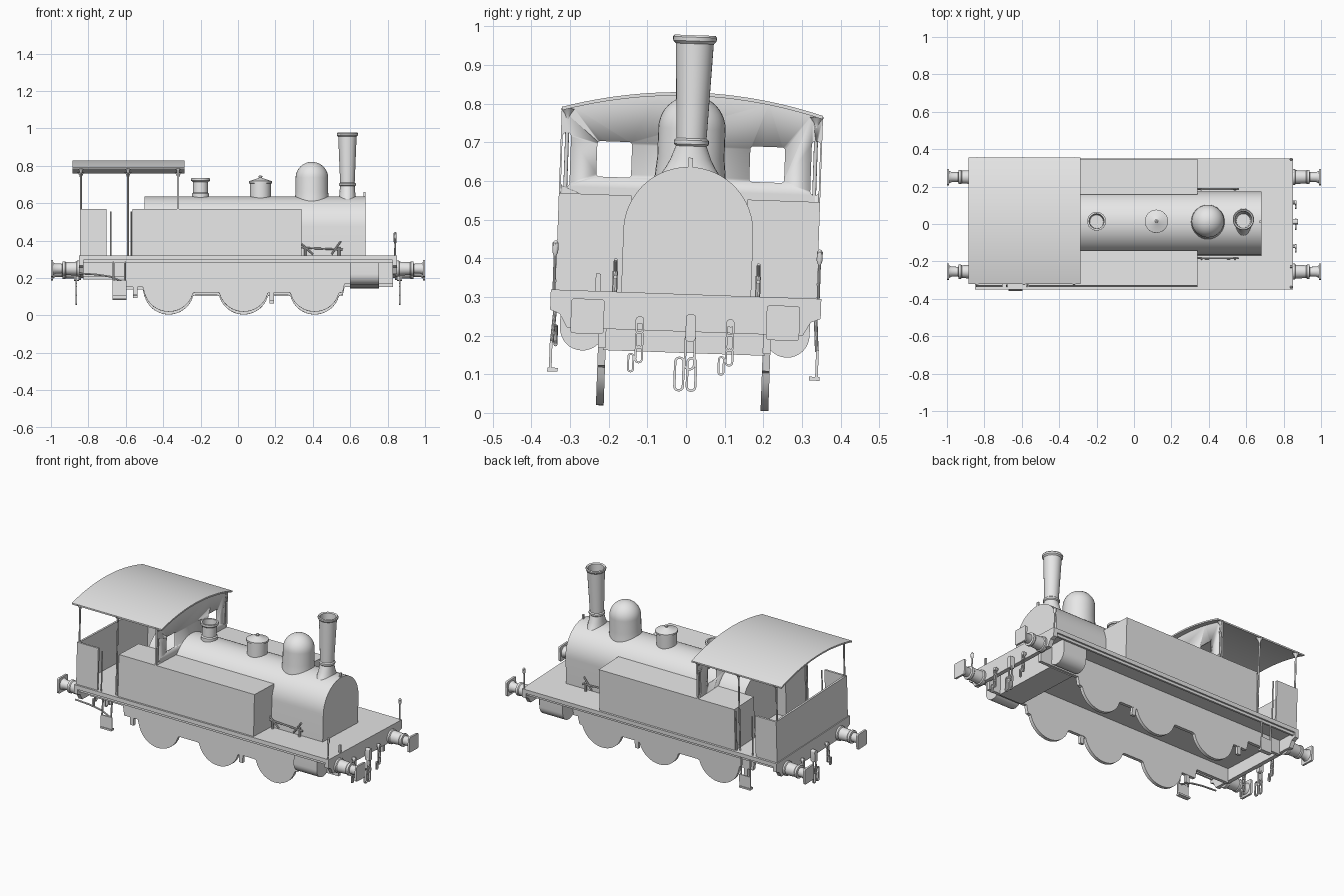
import bpy, bmesh, math
from mathutils import Matrix, Vector

if "Cube" in bpy.data.objects:
    bpy.data.objects.remove(bpy.data.objects["Cube"])

grey = bpy.data.materials.new("light_grey")
grey.use_nodes = True
grey.diffuse_color = (0.8, 0.8, 0.8, 1)
grey.node_tree.nodes["Principled BSDF"].inputs["Base Color"].default_value = (0.8, 0.8, 0.8, 1)

# The whole engine leans slightly to its left
PIVOT = Vector((0, 0, 0.3))
TILT = Matrix.Translation(PIVOT) @ Matrix.Rotation(-0.035, 4, 'X') @ Matrix.Translation(-PIVOT)
parts = []


def finish(name, bm, angle=35):
    bmesh.ops.recalc_face_normals(bm, faces=bm.faces)
    me = bpy.data.meshes.new(name)
    bm.to_mesh(me)
    bm.free()
    me.materials.append(grey)
    me.shade_smooth()
    me.set_sharp_from_angle(angle=math.radians(angle))
    ob = bpy.data.objects.new(name, me)
    bpy.context.scene.collection.objects.link(ob)
    parts.append(ob)
    return ob


def skin(name, loops, closed=False):
    """Join equal loops of points into a tube, capped unless closed on itself."""
    bm = bmesh.new()
    rings = [[bm.verts.new(p) for p in loop] for loop in loops]
    pairs = list(zip(rings, rings[1:]))
    if closed:
        pairs.append((rings[-1], rings[0]))
    else:
        bm.faces.new(rings[0])
        bm.faces.new(rings[-1])
    n = len(rings[0])
    for a, b in pairs:
        for i in range(n):
            j = (i + 1) % n
            bm.faces.new((a[i], a[j], b[j], b[i]))
    return finish(name, bm)


def along_x(points, x):
    return [(x, y, z) for y, z in points]


def prism_x(name, points, x0, x1):
    return skin(name, [along_x(points, x0), along_x(points, x1)])


def prism_y(name, points, y0, y1):
    return skin(name, [[(x, y, z) for x, z in points] for y in (y0, y1)])


def box(name, x0, x1, y0, y1, z0, z1):
    return prism_x(name, [(y0, z0), (y1, z0), (y1, z1), (y0, z1)], x0, x1)


def lathe(name, profile, place, n=32):
    """Turn (radius, height) pairs about an axis moved by the matrix place."""
    turn = [2 * math.pi * i / n for i in range(n)]
    return skin(name, [[place @ Vector((r * math.cos(t), r * math.sin(t), h)) for t in turn]
                       for r, h in profile])


def rod(name, a, b, r=0.005, n=10):
    a, b = Vector(a), Vector(b)
    place = Matrix.Translation(a) @ (b - a).to_track_quat('Z', 'Y').to_matrix().to_4x4()
    return lathe(name, [(r, 0), (r, (b - a).length)], place, n)


def rounded(cy, cz, hw, hh, r, n=4):
    """Rounded rectangle, counter-clockwise."""
    pts = []
    for k, (sy, sz) in enumerate(((1, 1), (-1, 1), (-1, -1), (1, -1))):
        for i in range(n + 1):
            t = math.pi / 2 * (k + i / n)
            pts.append((cy + sy * (hw - r) + r * math.cos(t), cz + sz * (hh - r) + r * math.sin(t)))
    return pts


def link(name, x, y, z0, z1, w=0.013, t=0.005):
    """Flat chain link facing along x."""
    cz, hh = (z0 + z1) / 2, (z1 - z0) / 2
    outer = rounded(y, cz, w, hh, w * 0.95)
    inner = rounded(y, cz, w - t, hh - t, (w - t) * 0.95)
    return skin(name, [along_x(outer, x - 0.004), along_x(outer, x + 0.004),
                       along_x(inner, x + 0.004), along_x(inner, x - 0.004)], closed=True)


def at(x, y=0.0, z=0.0):
    return Matrix.Translation((x, y, z))


def arc_z(y):
    return 0.829 - 0.049 * (y / 0.338) ** 2


# Footplate and end beams
DECK = 0.307
box("footplate", -0.85, 0.85, -0.35, 0.35, 0.283, DECK)
beam = [(-0.35, DECK), (-0.35, 0.255), (-0.325, 0.245), (-0.305, 0.21),
        (0.305, 0.21), (0.325, 0.245), (0.35, 0.255), (0.35, DECK)]
prism_x("front_beam", beam, 0.825, 0.85)
prism_x("rear_beam", beam, -0.85, -0.825)

# Side frames with wheel outlines
def frame_bottom(x):
    z = 0.2 if x < -0.6 else 0.145 if x < -0.5 else 0.115 if x < 0.56 else 0.16
    for c in (-0.37, 0.03, 0.41):
        if abs(x - c) < 0.135:
            z = min(z, 0.147 - math.sqrt(0.135 ** 2 - (x - c) ** 2))
    return z


xs = [-0.83 + 1.66 * i / 166 for i in range(167)]
frame = [(x, frame_bottom(x)) for x in xs] + [(0.83, 0.285), (-0.83, 0.285)]

# Outside cylinder: round below, square above
cyl = [(0.265 + 0.058 * math.cos(t), 0.21 + 0.058 * math.sin(t))
       for t in [math.pi * (1 + i / 16) for i in range(17)]] + [(0.323, 0.285), (0.207, 0.285)]

for s, side in ((-1, "right"), (1, "left")):
    prism_y(side + "_frame", frame, s * 0.203, s * 0.223)
    prism_x(side + "_cylinder", [(s * y, z) for y, z in cyl], 0.6, 0.755)
    box(side + "_valance", -0.83, 0.83, s * 0.328, s * 0.34, 0.268, 0.285)
    # Water tank and bunker side
    box(side + "_tank", -0.565, 0.34, s * 0.15, s * 0.338, DECK, 0.557)
    box(side + "_bunker_side", -0.845, -0.703, s * 0.326, s * 0.338, DECK, 0.557)
    # Cab posts with flared heads, and door handrails
    for x, z0 in ((-0.84, 0.55), (-0.588, DECK), (-0.32, 0.55)):
        lathe(side + "_cab_post", [(0.005, z0), (0.005, 0.748), (0.009, 0.762), (0.019, 0.776)],
              at(x, s * 0.322), 12)
    for x in (-0.68, -0.572):
        rod(side + "_handrail", (x, s * 0.333, DECK), (x, s * 0.333, 0.545), 0.004)
    # Cab step
    box(side + "_step_plate", -0.67, -0.595, s * 0.341, s * 0.348, 0.095, 0.175)
    box(side + "_step_tread", -0.67, -0.595, s * 0.325, s * 0.352, 0.095, 0.105)
    for x in (-0.665, -0.605):
        rod(side + "_step_hanger", (x, s * 0.343, 0.17), (x, s * 0.335, 0.285))
    # Brake blocks
    for x, z in ((-0.55, 0.1), (0.18, 0.07)):
        box(side + "_brake_block", x - 0.012, x + 0.012, s * 0.205, s * 0.222, z, z + 0.07)
    # Valve linkage beside the smokebox
    for x in (0.36, 0.54):
        rod(side + "_linkage_post", (x, s * 0.185, DECK), (x, s * 0.185, 0.36), 0.007)
    rod(side + "_linkage_bar", (0.34, s * 0.185, 0.355), (0.56, s * 0.185, 0.345))
    for x0, z0, x1, z1 in ((0.34, 0.375, 0.4, 0.32), (0.5, 0.32, 0.55, 0.39)):
        rod(side + "_linkage_lever", (x0, s * 0.185, z0), (x1, s * 0.185, z1))
    # Marker rods at the front corners
    rod(side + "_marker_rod", (0.84, s * 0.342, DECK), (0.84, s * 0.342, 0.425), 0.004)
    lathe(side + "_marker_knob", [(0.004, 0.395), (0.008, 0.405), (0.008, 0.428), (0.003, 0.434)],
          at(0.84, s * 0.342), 10)

    # Buffers at both ends
    for e, end in ((1, "front"), (-1, "rear")):
        place = at(e * 0.85, s * 0.253, 0.241) @ Matrix.Rotation(e * math.pi / 2, 4, 'Y')
        lathe(f"{end}_{side}_buffer", [(0.043, -0.01), (0.043, 0.01), (0.037, 0.014), (0.034, 0.07),
                                       (0.038, 0.075), (0.038, 0.088), (0.026, 0.09),
                                       (0.027, 0.125), (0.036, 0.142)], place, 24)
        prism_x(f"{end}_{side}_buffer_head", rounded(s * 0.253, 0.241, 0.043, 0.045, 0.008),
                e * 0.988, e * 1.0)
        # Side safety chain
        y = s * 0.117
        rod(f"{end}_{side}_chain_eye", (e * 0.85, y, 0.235), (e * 0.87, y, 0.235), 0.01)
        for z in (0.2, 0.162, 0.124):
            link(f"{end}_{side}_chain_link", e * 0.864, y, z, z + 0.046, 0.011)
        link(f"{end}_{side}_chain_end", e * 0.864, y - 0.02, 0.1, 0.15, 0.009)

box("cylinder_cross_block", 0.6, 0.755, -0.21, 0.21, 0.155, 0.285)
for e, end in ((1, "front"), (-1, "rear")):
    prism_x(end + "_draw_hook", rounded(0.015, 0.22, 0.013, 0.035, 0.008), e * 0.85, e * 0.878)
    link(end + "_coupling_link", e * 0.866, 0.015, 0.11, 0.205, 0.015, 0.006)
    for y in (0.001, 0.033):
        link(end + "_coupling_shackle", e * 0.866, y - 0.012, 0.055, 0.145, 0.014, 0.006)
box("lamp_iron", 0.835, 0.845, -0.235, -0.222, DECK, 0.352)
pipe = [(-0.85, 0.212), (-0.76, 0.207), (-0.68, 0.195), (-0.61, 0.165)]
for (xa, za), (xb, zb) in zip(pipe, pipe[1:]):
    rod("brake_pipe", (xa, -0.333, za), (xb, -0.333, zb))

# Boiler and smokebox: arched top, straight sides
arch = [(0.168 * math.cos(t), 0.468 + 0.168 * math.sin(t))
        for t in [math.pi * i / 32 for i in range(33)]]
prism_x("boiler", [(0.168, DECK)] + arch + [(-0.168, DECK)], -0.5, 0.683)
box("smokebox_lamp_iron", 0.672, 0.682, -0.006, 0.006, 0.62, 0.66)

# Chimney with saddle-shaped foot
chimney = lathe("chimney", [(0.05, 0.61), (0.045, 0.635), (0.042, 0.655), (0.04, 0.69), (0.045, 0.695),
                            (0.045, 0.705), (0.039, 0.71), (0.049, 0.955), (0.056, 0.962), (0.057, 0.972),
                            (0.053, 0.977), (0.045, 0.972), (0.037, 0.8)], at(0.585))
for v in chimney.data.vertices:
    if v.co.z < 0.69:
        v.co.y *= 1 + 0.6 * ((0.69 - v.co.z) / 0.08)

# Steam dome, sand box and safety valve
dome = [(0.096, 0.57), (0.09, 0.63), (0.087, 0.66)]
dome += [(0.087 * math.cos(t), 0.735 + 0.086 * math.sin(t))
         for t in [math.pi / 2 * i / 10 for i in range(10)]] + [(0.002, 0.821)]
lathe("steam_dome", dome, at(0.395))
lathe("sand_box", [(0.056, 0.6), (0.056, 0.705), (0.062, 0.707), (0.062, 0.717), (0.015, 0.733),
                   (0.009, 0.736), (0.01, 0.744), (0.004, 0.749)], at(0.12))
lathe("safety_valve", [(0.046, 0.6), (0.046, 0.65), (0.04, 0.656), (0.04, 0.712), (0.05, 0.72),
                       (0.05, 0.733), (0.04, 0.733), (0.036, 0.66)], at(-0.2))

# Cab roof and bunker back
ys = [-0.338 + 0.676 * i / 24 for i in range(25)]
prism_x("cab_roof", [(y, arc_z(y)) for y in ys] + [(y, arc_z(y) - 0.009) for y in reversed(ys)],
        -0.885, -0.285)
box("bunker_back", -0.845, -0.833, -0.338, 0.338, DECK, 0.557)

# Cab front plate with windows cut through
plate = prism_x("cab_front", [(-0.338, DECK)] + [(y, arc_z(y) - 0.006) for y in ys] + [(0.338, DECK)],
                -0.325, -0.315)
for s in (-1, 1):
    for cy, cz, hw, hh, r in ((0.198, 0.649, 0.045, 0.046, 0.008), (0.3225, 0.644, 0.011, 0.07, 0.01)):
        cutter = prism_x("window_cutter", rounded(s * cy, cz, hw, hh, r), -0.36, -0.28)
        cutter.hide_render = True
        mod = plate.modifiers.new("window", 'BOOLEAN')
        mod.operation, mod.solver, mod.object = 'DIFFERENCE', 'EXACT', cutter
        graph = bpy.context.evaluated_depsgraph_get()
        cut = bpy.data.meshes.new_from_object(plate.evaluated_get(graph))
        plate.modifiers.clear()
        plate.data = cut
        parts.remove(cutter)
        bpy.data.objects.remove(cutter)

for ob in parts:
    ob.data.transform(TILT)
    ob.data.update()
